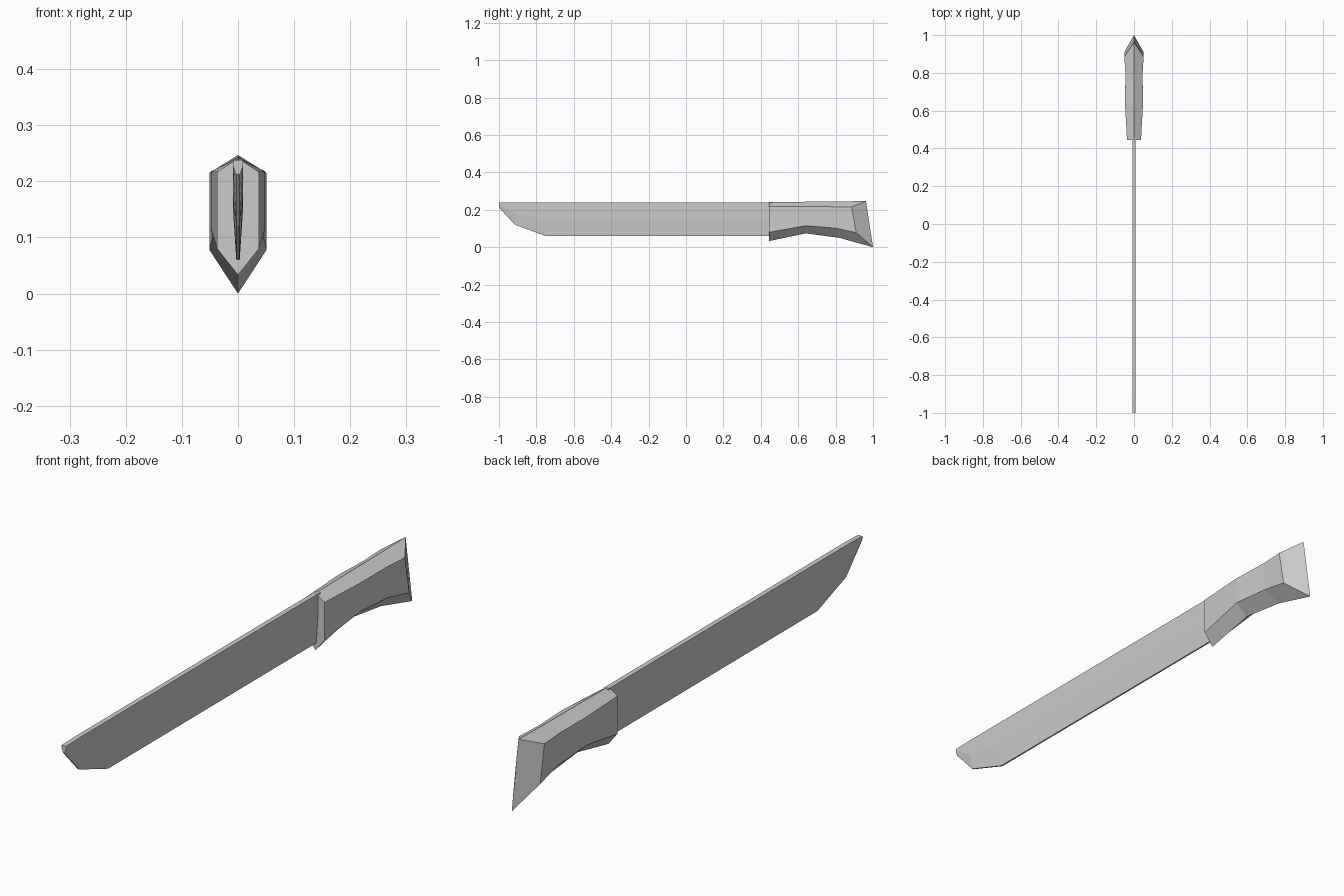
import bpy
import bmesh

if "Cube" in bpy.data.objects:
    bpy.data.objects.remove(bpy.data.objects["Cube"], do_unlink=True)

steel = bpy.data.materials.new("light_grey")
GREY = (0.6, 0.6, 0.6, 1)
steel.diffuse_color = GREY
steel.use_nodes = True
steel.node_tree.nodes["Principled BSDF"].inputs["Base Color"].default_value = GREY


def loft_half(name, sections):
    """Skin half cross-sections (top to bottom, front to back), then mirror in x."""
    bm = bmesh.new()
    rings = [[bm.verts.new(p) for p in s] for s in sections]
    for a, b in zip(rings, rings[1:]):
        for i in range(len(a) - 1):
            bm.faces.new((a[i], a[i + 1], b[i + 1], b[i]))
    bm.faces.new(rings[0][::-1])
    bm.faces.new(rings[-1])
    mesh = bpy.data.meshes.new(name)
    bm.to_mesh(mesh)
    bm.free()
    mesh.materials.append(steel)
    obj = bpy.data.objects.new(name, mesh)
    bpy.context.collection.objects.link(obj)
    mirror = obj.modifiers.new("mirror", "MIRROR")
    mirror.merge_threshold = 0.0005
    return obj


# Blade: thick spine, slim cutting edge, clipped tip
SPINE, EDGE = 0.009, 0.003


def blade_section(y, top, mid, low):
    return [(0, y, top), (SPINE, y, top), (SPINE, y, mid), (EDGE, y, low), (0, y, low)]


loft_half("blade", [blade_section(*s) for s in (
    (-1.0, 0.238, 0.228, 0.212),
    (-0.915, 0.24, 0.18, 0.12),
    (-0.75, 0.24, 0.15, 0.06),
    (0.46, 0.24, 0.15, 0.06),
)])

# Handle: faceted six-sided grip with a pointed pommel
# ridge (y, z), width, shoulder (y, z), lower corner (y, z), keel (y, z)
stations = (
    ((0.445, 0.241), 0.037, (0.445, 0.217), (0.445, 0.08), (0.445, 0.033)),
    ((0.64, 0.243), 0.048, (0.64, 0.218), (0.64, 0.115), (0.64, 0.074)),
    ((0.80, 0.244), 0.045, (0.79, 0.216), (0.80, 0.102), (0.82, 0.05)),
    ((0.962, 0.247), 0.051, (0.885, 0.215), (0.91, 0.078), (1.0, 0.0)),
)
loft_half("handle", [
    [(0, *ridge), (w, *shoulder), (w, *corner), (0, *keel)]
    for ridge, w, shoulder, corner, keel in stations
])
